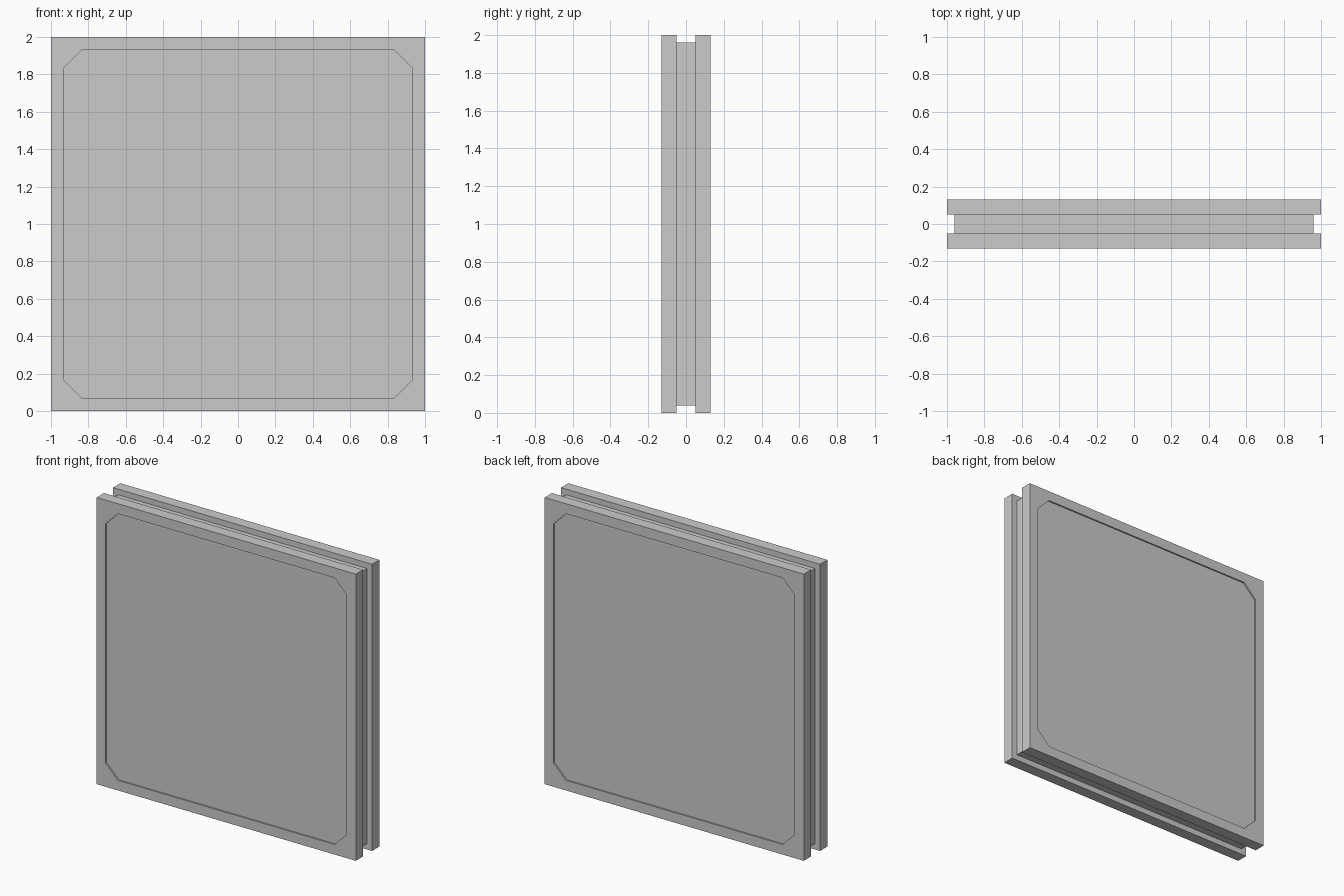
import bpy, bmesh

if "Cube" in bpy.data.objects:
    bpy.data.objects.remove(bpy.data.objects["Cube"])

HALF = 1.0          # half width of the panel
MID = 1.0           # height of its centre
OUT_Y, IN_Y = 0.13, 0.05
RECESS = 0.01
INSET, CHAMFER = 0.93, 0.835


def finish(name, bm):
    bmesh.ops.recalc_face_normals(bm, faces=bm.faces)
    mesh = bpy.data.meshes.new(name)
    bm.to_mesh(mesh)
    bm.free()
    obj = bpy.data.objects.new(name, mesh)
    bpy.context.collection.objects.link(obj)
    return obj


def ring(bm, points, y):
    return [bm.verts.new((x, y, MID + z)) for x, z in points]


def walls(bm, a, b):
    n = len(a)
    for i in range(n):
        j = (i + 1) % n
        bm.faces.new((a[i], a[j], b[j], b[i]))


def face_plate(name, side):
    """Square slab with a shallow chamfered recess on its outer face."""
    bm = bmesh.new()
    square = [(-HALF, -HALF), (HALF, -HALF), (HALF, HALF), (-HALF, HALF)]
    i, c = INSET, CHAMFER
    octagon = [(-i, -c), (-c, -i), (c, -i), (i, -c),
               (i, c), (c, i), (-c, i), (-i, c)]
    back = ring(bm, square, side * IN_Y)
    front = ring(bm, square, side * OUT_Y)
    rim = ring(bm, octagon, side * OUT_Y)
    floor = ring(bm, octagon, side * (OUT_Y - RECESS))
    bm.faces.new(back)
    walls(bm, back, front)
    # Flat border: a triangle per corner and a strip per side
    for k in range(4):
        n = (k + 1) % 4
        bm.faces.new((front[k], rim[2 * k], rim[2 * k + 1]))
        bm.faces.new((front[k], rim[2 * k + 1], rim[2 * n], front[n]))
    walls(bm, rim, floor)
    bm.faces.new(floor)
    return finish(name, bm)


# Outer plates
face_plate("front_plate", -1)
face_plate("back_plate", 1)

# Slightly smaller core that leaves a groove around the edge
core = bmesh.new()
bmesh.ops.create_cube(core, size=1)
bmesh.ops.scale(core, verts=core.verts, vec=(1.92, 2 * IN_Y, 1.92))
bmesh.ops.translate(core, verts=core.verts, vec=(0, 0, MID))
finish("core", core)
